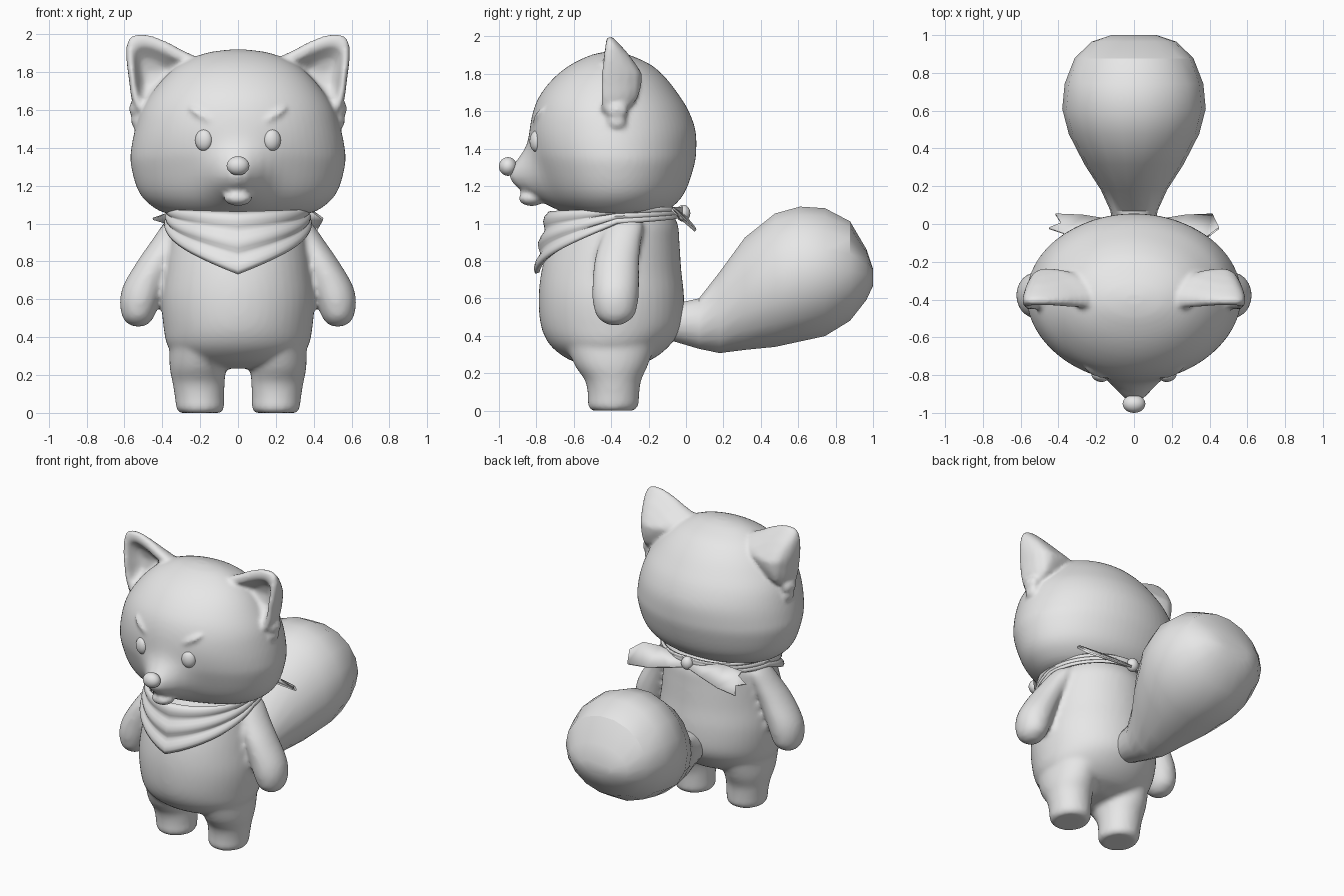
import bpy, bmesh, math
from mathutils import Vector, Matrix

if "Cube" in bpy.data.objects:
    bpy.data.objects.remove(bpy.data.objects["Cube"])

grey = bpy.data.materials.new("plain_grey")
grey.diffuse_color = (0.8, 0.8, 0.8, 1)
grey.use_nodes = True
grey.node_tree.nodes["Principled BSDF"].inputs["Base Color"].default_value = grey.diffuse_color


def spline(rows, n, closed=False):
    """Catmull-Rom interpolation of rows of numbers."""
    rows = [Vector(r) for r in rows]
    m = len(rows)
    pick = (lambda i: rows[i % m]) if closed else (lambda i: rows[min(max(i, 0), m - 1)])
    out = []
    for i in range(m if closed else m - 1):
        a, b, c, d = (pick(i + k) for k in (-1, 0, 1, 2))
        for j in range(n):
            t = j / n
            out.append(0.5 * (2 * b + (c - a) * t + (2 * a - 5 * b + 4 * c - d) * t * t
                              + (3 * b - a - 3 * c + d) * t ** 3))
    return out if closed else out + [rows[-1]]


def skin(bm, rings):
    """Bridge closed rings of points and cap both ends."""
    loops = [[bm.verts.new(p) for p in ring] for ring in rings]
    n = len(loops[0])
    for a, b in zip(loops, loops[1:]):
        for i in range(n):
            j = (i + 1) % n
            bm.faces.new((a[i], a[j], b[j], b[i]))
    bm.faces.new(loops[0])
    bm.faces.new(loops[-1])
    return [v for l in loops for v in l]


def loft(bm, rows, seg=48, sub=4, s=1):
    """Rows are (z, centre x, front y, back y, half width)."""
    rings = []
    for z, cx, yf, yb, rx in spline(rows, sub):
        rings.append([(s * (cx + rx * math.cos(a)), (yf + yb) / 2 + (yb - yf) / 2 * math.sin(a), z)
                      for a in (2 * math.pi * i / seg for i in range(seg))])
    return skin(bm, rings)


def blob(bm, loc, radii, yaw=0, roll=0):
    m = (Matrix.Translation(loc) @ Matrix.Rotation(yaw, 4, 'Z') @ Matrix.Rotation(roll, 4, 'Y')
         @ Matrix.Diagonal((*radii, 1)))
    bmesh.ops.create_uvsphere(bm, u_segments=28, v_segments=16, radius=1, matrix=m)


def finish(bm, name, angle=40, voxel=0, smooth=0, thick=0):
    bmesh.ops.recalc_face_normals(bm, faces=bm.faces)
    me = bpy.data.meshes.new(name)
    bm.to_mesh(me)
    bm.free()
    me.materials.append(grey)
    me.shade_smooth()
    me.set_sharp_from_angle(angle=math.radians(angle))
    ob = bpy.data.objects.new(name, me)
    bpy.context.scene.collection.objects.link(ob)
    if voxel:
        r = ob.modifiers.new("merge", 'REMESH')
        r.mode, r.voxel_size, r.use_smooth_shade = 'VOXEL', voxel, True
    if smooth:
        sm = ob.modifiers.new("soften", 'SMOOTH')
        sm.factor, sm.iterations = 0.5, smooth
    if thick:
        so = ob.modifiers.new("thickness", 'SOLIDIFY')
        so.thickness, so.offset = thick, 0
    return ob


# Body: torso, legs and arms merged into one soft skin
bm = bmesh.new()
loft(bm, [(.235, 0, -.5, -.3, .1), (.25, 0, -.56, -.25, .2), (.28, 0, -.64, -.17, .3),
          (.35, 0, -.727, -.085, .37), (.45, 0, -.775, -.02, .393), (.6, 0, -.788, -.01, .404),
          (.75, 0, -.772, -.025, .387), (.9, 0, -.73, -.035, .367), (1.0, 0, -.69, -.045, .345),
          (1.1, 0, -.62, -.1, .3)])
for s in (-1, 1):
    loft(bm, [(0, .2, -.505, -.275, .11), (.025, .2, -.525, -.255, .126), (.08, .203, -.525, -.25, .13),
              (.16, .208, -.54, -.24, .138), (.25, .212, -.6, -.2, .15), (.4, .2, -.66, -.15, .16)],
         seg=32, s=s)
    loft(bm, [(.455, .525, -.40, -.36, .02), (.47, .527, -.44, -.32, .055), (.51, .527, -.48, -.275, .085),
              (.59, .517, -.5, -.255, .107), (.68, .49, -.5, -.25, .113), (.8, .43, -.49, -.25, .102),
              (.9, .375, -.46, -.24, .088), (1.0, .325, -.42, -.23, .065), (1.05, .29, -.37, -.28, .03)],
         seg=32, s=s)
finish(bm, "body", voxel=.016, smooth=7)

# Head with a pushed-out muzzle
bm = bmesh.new()
verts = loft(bm, [(1.04, 0, -.5, -.25, .2), (1.052, 0, -.61, -.14, .37), (1.1, 0, -.69, -.06, .465),
                  (1.18, 0, -.75, 0, .53), (1.315, 0, -.803, .045, .566), (1.4, 0, -.826, .055, .563),
                  (1.5, 0, -.833, .05, .543), (1.6, 0, -.817, .015, .51), (1.69, 0, -.778, -.04, .455),
                  (1.78, 0, -.705, -.11, .38), (1.85, 0, -.615, -.19, .29), (1.9, 0, -.51, -.3, .17),
                  (1.918, 0, -.43, -.37, .05)], seg=72)
for v in verts:
    if v.co.y < -.4:
        v.co.y -= .168 * math.exp(-(v.co.x / .135) ** 2 - ((v.co.z - 1.24) / .13) ** 2)
blob(bm, (0, -.825, 1.135), (.075, .07, .042))

# Cupped ears, cheek tufts and slanted brows joined to the head
ear_outline = spline([(.19, 1.85), (.30, 1.92), (.42, 1.98), (.52, 2.003), (.58, 1.97), (.59, 1.88),
                      (.575, 1.75), (.56, 1.65), (.52, 1.58), (.40, 1.62), (.26, 1.74)], 4, closed=True)
ear_rings = [(.02, -.35), (.35, -.36), (.55, -.40), (.7, -.445), (.86, -.455), (.96, -.44), (1, -.41),
             (.97, -.36), (.85, -.31), (.6, -.26), (.3, -.24), (.02, -.235)]
for s in (-1, 1):
    rings = []
    for k, y in ear_rings:
        ring = []
        for p in ear_outline:
            x, z = .465 + (p[0] - .465) * k, 1.8 + (p[1] - 1.8) * k
            thin = min(1, max(.3, (2.1 - z) / .3))
            ring.append((s * x, -.41 + (y + .41) * thin, z))
        rings.append(ring)
    skin(bm, rings)
    blob(bm, (s * .535, -.37, 1.605), (.04, .06, .05))
    blob(bm, (s * .535, -.37, 1.55), (.03, .05, .05))
    blob(bm, (s * .19, -.787, 1.57), (.08, .024, .02), yaw=s * .33, roll=-s * .55)
finish(bm, "head", voxel=.014, smooth=4)

# Nose and eyes
bm = bmesh.new()
blob(bm, (0, -.952, 1.305), (.06, .048, .05))
finish(bm, "nose")
for s, side in ((-1, "right"), (1, "left")):
    bm = bmesh.new()
    blob(bm, (s * .18, -.8, 1.44), (.047, .035, .057), yaw=s * .3)
    finish(bm, side + "_eye")

# Bushy faceted tail: rows are (y, centre z, half width, half height)
bm = bmesh.new()
tail = [(-.07, .47, .1, .1), (.07, .465, .125, .137), (.18, .524, .175, .22), (.315, .625, .262, .305),
        (.476, .697, .345, .362), (.61, .73, .38, .366), (.743, .74, .367, .347), (.877, .746, .315, .27),
        (.965, .727, .225, .137), (1.0, .712, .12, .045)]
skin(bm, [[(rx * math.cos(a), y, cz + rz * math.sin(a))
           for a in (2 * math.pi * i / 18 for i in range(18))] for y, cz, rx, rz in tail])
finish(bm, "tail", angle=30)

# Neckerchief: a wrapped band that hangs to a point in front
bm = bmesh.new()
N, M = 72, 14
grid = []
for i in range(N):
    a = 2 * math.pi * i / N
    f = min(a, 2 * math.pi - a) / (math.pi / 2)          # 0 front, 1 side, 2 back
    top = 1.055 + .0175 * f
    low = .735 + .27 * f if f < 1 else 1.005 + .035 * (f - 1)
    col = []
    for j in range(M + 1):
        v = j / M
        z = top + (low - top) * v
        drop = (1.055 - z) / .32
        fold = .011 * math.sin(v * 5 * math.pi) * max(0, 1 - f * .5)
        rx = .365 + .05 * max(drop, 0) + fold
        ry = (.355 + .07 * max(drop, 0) ** .7 if f < 1 else .34) + fold
        if f >= 1:
            rx, ry = rx - .01 * (f - 1), .355 - .015 * (f - 1) + fold
        col.append(bm.verts.new((rx * math.sin(a), -.37 - ry * math.cos(a), z)))
    grid.append(col)
for i in range(N):
    a, b = grid[i], grid[(i + 1) % N]
    for j in range(M):
        bm.faces.new((a[j], b[j], b[j + 1], a[j + 1]))
finish(bm, "neckerchief", angle=60, thick=.025)

# Knot and two notched cloth ends at the back
bm = bmesh.new()
blob(bm, (0, -.015, 1.055), (.04, .038, .045))
finish(bm, "knot")
cloth = [(0, -.02), (.12, -.055), (.25, -.08), (.38, -.08), (.37, -.045), (.45, -.01), (.385, .025),
         (.415, .088), (.27, .08), (.13, .05), (0, .02)]
for s, side in ((-1, "right"), (1, "left")):
    bm = bmesh.new()
    bm.faces.new([bm.verts.new((s * x, -.015 + .75 * w, 1.045 - .06 * x - .66 * w)) for x, w in cloth])
    bmesh.ops.triangulate(bm, faces=bm.faces)
    finish(bm, side + "_cloth_end", thick=.014)
